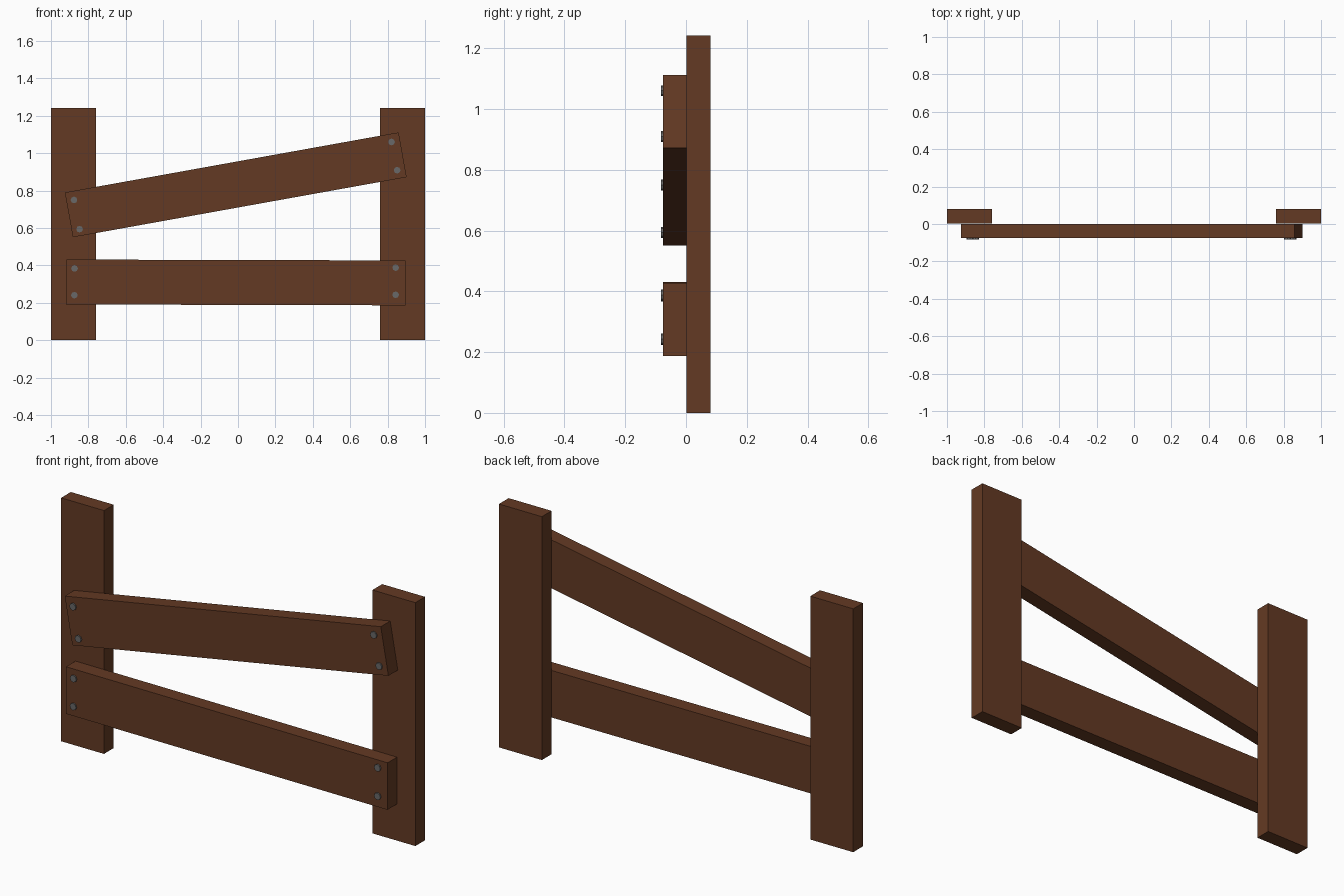
import bpy, math

if "Cube" in bpy.data.objects:
    bpy.data.objects.remove(bpy.data.objects["Cube"])


def material(name, rgb):
    m = bpy.data.materials.new(name)
    m.diffuse_color = (*rgb, 1)
    m.use_nodes = True
    m.node_tree.nodes["Principled BSDF"].inputs["Base Color"].default_value = m.diffuse_color
    return m


WOOD = material("brown_wood", (0.127, 0.042, 0.017))
METAL = material("grey_metal", (0.14, 0.14, 0.14))


def board(name, centre, size, tilt=0.0):
    """Flat plank; tilt in degrees lifts its right end."""
    bpy.ops.mesh.primitive_cube_add(size=1, location=centre,
                                    rotation=(0, -math.radians(tilt), 0))
    ob = bpy.context.object
    ob.name = name
    ob.scale = size
    ob.data.materials.append(WOOD)


def bolt(name, x, z):
    """Low-poly bolt head standing just proud of the rail front."""
    bpy.ops.mesh.primitive_cylinder_add(vertices=8, radius=0.018, depth=0.022,
                                        location=(x, -0.071, z),
                                        rotation=(math.pi / 2, 0, 0))
    ob = bpy.context.object
    ob.name = name
    ob.data.materials.append(METAL)


# Upright posts
for side, x in (("left", -0.879), ("right", 0.879)):
    board(side + "_post", (x, 0.041, 0.621), (0.242, 0.078, 1.242))

# Level lower rail and sloping upper rail
board("lower_rail", (-0.011, -0.037, 0.309), (1.815, 0.076, 0.240), -0.15)
board("upper_rail", (-0.012, -0.037, 0.831), (1.813, 0.076, 0.243), 10.2)

# Bolt heads, two at each rail end
BOLTS = {
    "upper_bolt": [(-0.877, 0.750), (-0.847, 0.594), (0.821, 1.060), (0.851, 0.909)],
    "lower_bolt": [(-0.874, 0.384), (-0.875, 0.241), (0.843, 0.388), (0.843, 0.243)],
}
for name, spots in BOLTS.items():
    for i, (x, z) in enumerate(spots):
        bolt(f"{name}_{i + 1}", x, z)
